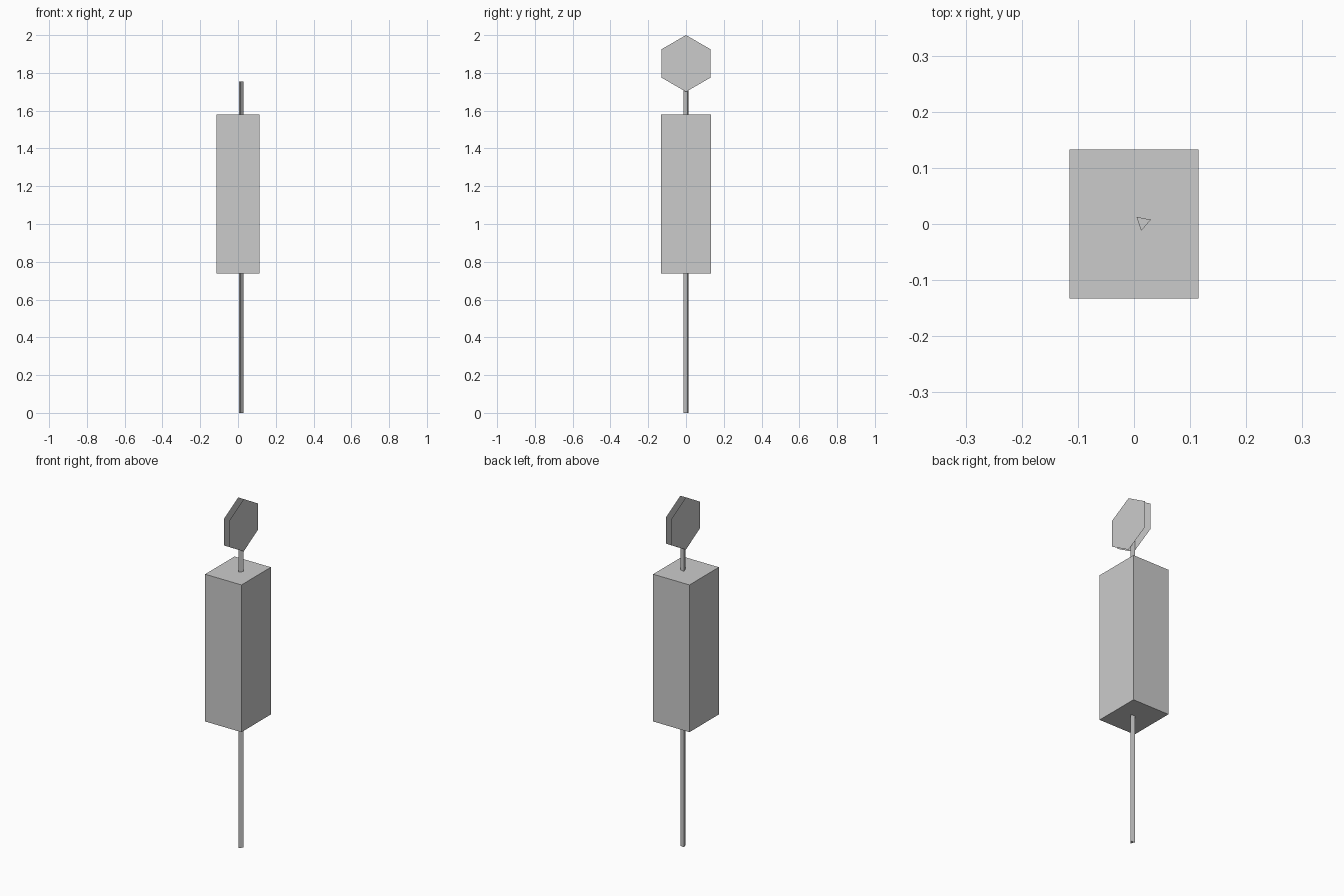
import bpy
import bmesh
from math import radians
from mathutils import Matrix, Vector

cube = bpy.data.objects.get("Cube")
if cube:
    bpy.data.objects.remove(cube, do_unlink=True)

# One plain grey for the whole model
grey = bpy.data.materials.new("plain grey")
grey.use_nodes = True
grey.diffuse_color = (0.6, 0.6, 0.6, 1)
grey.node_tree.nodes["Principled BSDF"].inputs["Base Color"].default_value = grey.diffuse_color


def add_part(name, bm, location):
    mesh = bpy.data.meshes.new(name)
    bm.to_mesh(mesh)
    bm.free()
    mesh.materials.append(grey)
    part = bpy.data.objects.new(name, mesh)
    part.location = location
    bpy.context.collection.objects.link(part)
    return part


# Tall box around the post
bm = bmesh.new()
bmesh.ops.create_cube(bm, size=1)
bmesh.ops.scale(bm, vec=Vector((0.23, 0.266, 0.843)), verts=bm.verts)
add_part("box", bm, (0, 0, 1.1585))

# Thin three-sided post running through the box
POST_HEIGHT = 1.755
bm = bmesh.new()
bmesh.ops.create_cone(bm, cap_ends=True, segments=3, radius1=0.0151, radius2=0.0151,
                      depth=POST_HEIGHT, matrix=Matrix.Rotation(radians(-11.3 + 30), 4, "Z"))
# Turn the prism so that one corner points along the wanted heading
tip = max(bm.verts, key=lambda v: v.co.x)
turn = radians(18.7) - Vector((1, 0)).angle_signed(tip.co.xy) * -1
bmesh.ops.rotate(bm, verts=bm.verts, matrix=Matrix.Rotation(turn, 3, "Z"))
add_part("post", bm, (0.0158, 0.0028, POST_HEIGHT / 2))

# Pair of paper-thin hexagonal sign faces, one on each side of the post
for name, x, side in (("left_sign_face", 0.036, 1), ("right_sign_face", 0.001, -1)):
    bm = bmesh.new()
    bmesh.ops.create_circle(bm, cap_ends=True, segments=6, radius=0.15)
    bmesh.ops.rotate(bm, verts=bm.verts, matrix=Matrix.Rotation(radians(90 * side), 3, "Y"))
    # Put a corner at the top
    top = max(v.co.z for v in bm.verts)
    if top < 0.149:
        bmesh.ops.rotate(bm, verts=bm.verts, matrix=Matrix.Rotation(radians(30), 3, "X"))
    add_part(name, bm, (x, 0, 1.85))
